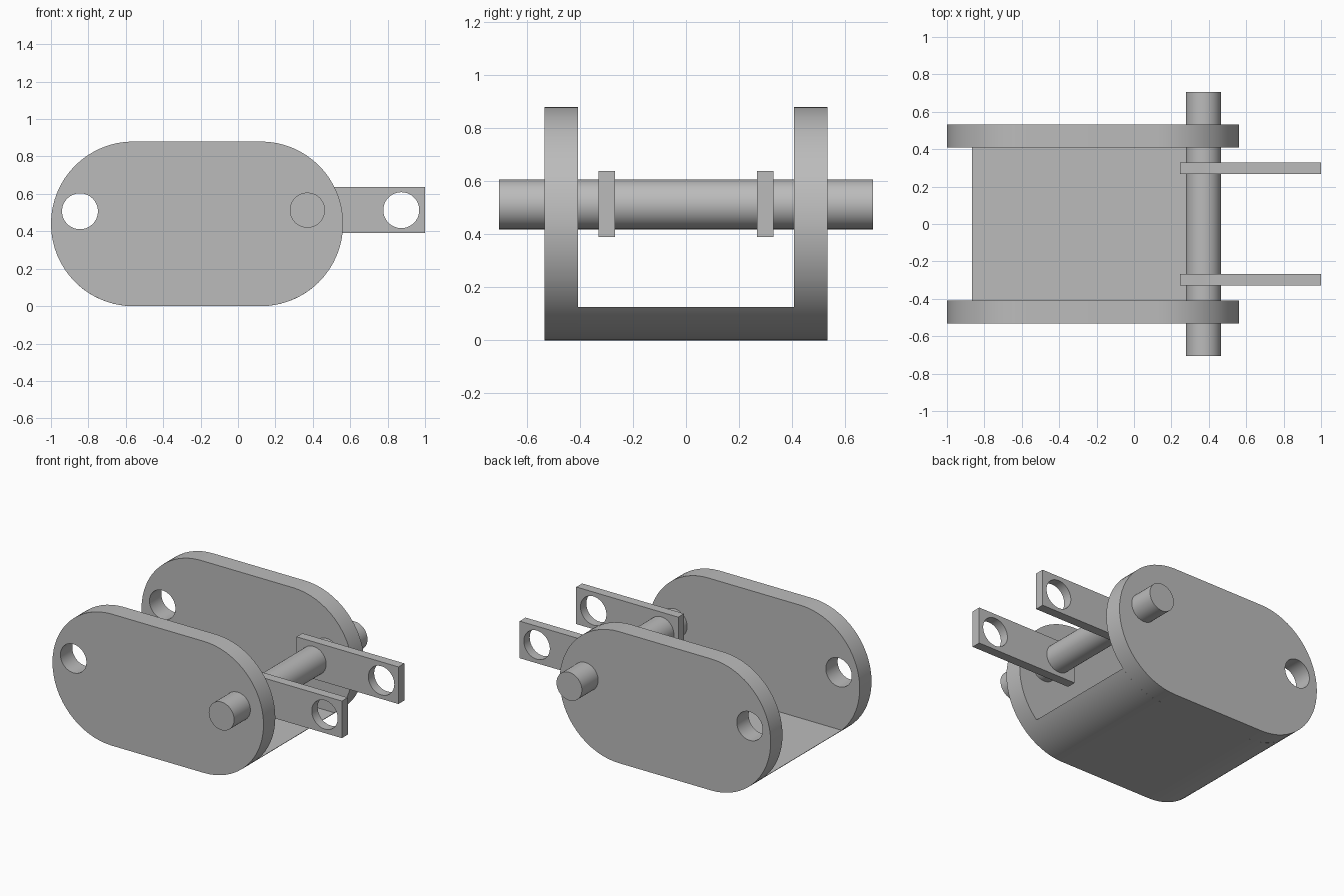
import bpy
import bmesh
from math import sin, cos, pi, asin, radians

if "Cube" in bpy.data.objects:
    bpy.data.objects.remove(bpy.data.objects["Cube"])

grey = bpy.data.materials.new("plain grey")
grey.use_nodes = True
grey.diffuse_color = (0.5, 0.5, 0.5, 1)
grey.node_tree.nodes["Principled BSDF"].inputs["Base Color"].default_value = (0.5, 0.5, 0.5, 1)


def arc(cx, cz, r, start, end, steps=32):
    return [(cx + r * cos(start + (end - start) * i / steps),
             cz + r * sin(start + (end - start) * i / steps)) for i in range(steps + 1)]


def circle(cx, cz, r):
    return arc(cx, cz, r, 0, 2 * pi, 64)[:-1]


def solid(name, loops, y, thickness):
    """Extrude an x-z outline, with optional hole loops, along y."""
    curve = bpy.data.curves.new(name, 'CURVE')
    curve.dimensions = '2D'
    curve.fill_mode = 'BOTH'
    curve.extrude = thickness / 2
    for loop in loops:
        spline = curve.splines.new('POLY')
        spline.points.add(len(loop) - 1)
        for point, (x, z) in zip(spline.points, loop):
            point.co = (x, z, 0, 1)
        spline.use_cyclic_u = True
    temp = bpy.data.objects.new(name + "_curve", curve)
    bpy.context.collection.objects.link(temp)
    mesh = bpy.data.meshes.new_from_object(temp.evaluated_get(bpy.context.evaluated_depsgraph_get()))
    bpy.data.objects.remove(temp)

    # Stand the outline upright, weld the caps and keep the rims sharp
    bm = bmesh.new()
    bm.from_mesh(mesh)
    for v in bm.verts:
        v.co = (v.co.x, y - v.co.z, v.co.y)
    bmesh.ops.remove_doubles(bm, verts=bm.verts, dist=0.0001)
    bmesh.ops.recalc_face_normals(bm, faces=bm.faces)
    bmesh.ops.dissolve_limit(bm, angle_limit=radians(0.1), verts=bm.verts, edges=bm.edges)
    for f in bm.faces:
        f.smooth = True
    bm.to_mesh(mesh)
    bm.free()
    mesh.set_sharp_from_angle(angle=radians(30))
    mesh.materials.clear()
    mesh.materials.append(grey)
    mesh.name = name
    obj = bpy.data.objects.new(name, mesh)
    bpy.context.collection.objects.link(obj)
    return obj


# Shared dimensions of the rounded side plates
R, LEFT, RIGHT = 0.44, -0.56, 0.122
WALL, INNER = 0.125, 0.408
PIN_X, AXIS_Z, PIN_R = 0.371, 0.513, 0.094

plate = arc(RIGHT, R, R, -pi / 2, pi / 2) + arc(LEFT, R, R, pi / 2, 3 * pi / 2)
plate_hole = circle(-0.845, 0.507, 0.096)
arm = [(0.245, 0.39), (1, 0.39), (1, 0.638), (0.245, 0.638)]
arm_hole = circle(0.873, AXIS_Z, 0.096)

# Side plates and link arms, front and back
for side, s in (("front", -1), ("back", 1)):
    solid(side + "_side_plate", [plate, plate_hole], s * (INNER + WALL / 2), WALL)
    solid(side + "_link_arm", [arm, arm_hole], s * 0.299, 0.062)

# Floor joining the plates, following their rounded lower outline
tilt = asin((R - WALL) / R)
floor = arc(RIGHT, R, R, -pi / 2, -tilt, 16) + arc(LEFT, R, R, pi + tilt, 3 * pi / 2, 16)
solid("floor", [floor], 0, 2 * INNER)

# Cross pin through plates and arms
solid("cross_pin", [circle(PIN_X, AXIS_Z, PIN_R)], 0, 1.41)
